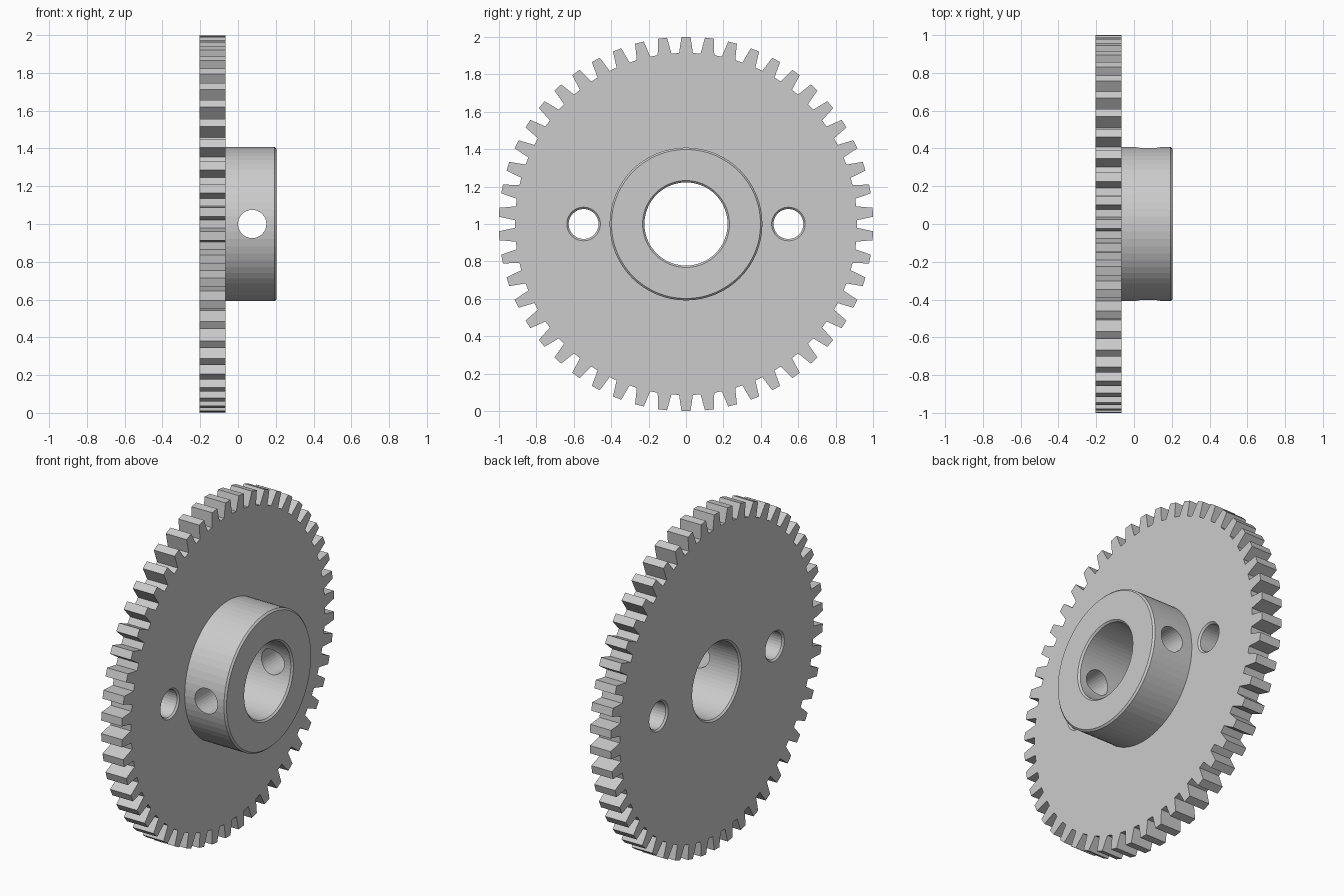
import bpy
import bmesh
from math import sin, cos, tau, pi
from mathutils import Matrix, Vector

cube = bpy.data.objects.get("Cube")
if cube:
    bpy.data.objects.remove(cube, do_unlink=True)

TEETH = 50
BACK, FACE, END = -0.203, -0.066, 0.203   # plate back, plate face, hub end
CENTRE = Vector((0, 0, 1))
BEVEL = 0.01

steel = bpy.data.materials.new("grey steel")
steel.use_nodes = True
grey = (0.6, 0.6, 0.6, 1)
steel.diffuse_color = grey
steel.node_tree.nodes["Principled BSDF"].inputs["Base Color"].default_value = grey


def make_object(name, bm):
    bmesh.ops.recalc_face_normals(bm, faces=bm.faces)
    mesh = bpy.data.meshes.new(name)
    bm.to_mesh(mesh)
    bm.free()
    mesh.materials.append(steel)
    obj = bpy.data.objects.new(name, mesh)
    bpy.context.collection.objects.link(obj)
    return obj


def lathe(name, profile, sides, matrix):
    """Closed solid turned about the x axis from (x, radius) points."""
    bm = bmesh.new()
    rings = [[bm.verts.new((x, r * sin(tau * i / sides), r * cos(tau * i / sides)))
              for i in range(sides)] for x, r in profile]
    for a, b in zip(rings, rings[1:]):
        for i in range(sides):
            j = (i + 1) % sides
            bm.faces.new((a[i], a[j], b[j], b[i]))
    bm.faces.new(rings[0])
    bm.faces.new(rings[-1])
    bm.transform(matrix)
    return make_object(name, bm)


def combine(target, tool, operation):
    """Apply a boolean to the target and discard the tool."""
    mod = target.modifiers.new("combine", 'BOOLEAN')
    mod.operation = operation
    mod.solver = 'EXACT'
    mod.object = tool
    bpy.context.view_layer.objects.active = target
    bpy.ops.object.modifier_apply(modifier=mod.name)
    bpy.data.objects.remove(tool, do_unlink=True)


def bored_profile(start, end, radius):
    """Hole cutter flared at both mouths for an edge chamfer."""
    wide = radius + 2 * BEVEL
    return [(start - BEVEL, wide), (start + BEVEL, radius),
            (end - BEVEL, radius), (end + BEVEL, wide)]


# Toothed plate: each tooth is a trapezoid on the root circle
tooth = [(-0.037, 0.913), (-0.024, 1.0), (0.024, 1.0), (0.037, 0.913)]
bm = bmesh.new()
outline = []
for k in range(TEETH):
    a = tau * k / TEETH
    for w, r in tooth:
        outline.append(bm.verts.new((BACK, w * cos(a) + r * sin(a),
                                     r * cos(a) - w * sin(a) + 1)))
plate = bm.faces.new(outline)
extruded = bmesh.ops.extrude_face_region(bm, geom=[plate])["geom"]
bmesh.ops.translate(bm, vec=(FACE - BACK, 0, 0),
                    verts=[v for v in extruded if isinstance(v, bmesh.types.BMVert)])
gear = make_object("gear_wheel", bm)

# Hub with a chamfered outer rim
at_centre = Matrix.Translation(CENTRE)
hub = lathe("hub", [(FACE - 0.05, 0.408), (END - BEVEL, 0.408), (END, 0.398)],
            64, at_centre)
combine(gear, hub, 'UNION')

# Central bore
combine(gear, lathe("bore_cutter", bored_profile(BACK, END, 0.222), 64, at_centre),
        'DIFFERENCE')

# Two mounting holes through the plate
for side in (-1, 1):
    spot = Matrix.Translation(CENTRE + Vector((0, 0.547 * side, 0)))
    combine(gear, lathe("mount_cutter", bored_profile(BACK, FACE, 0.08), 32, spot),
            'DIFFERENCE')

# Set screw hole across the hub
across = Matrix.Translation(CENTRE + Vector((0.075, 0, 0))) @ Matrix.Rotation(pi / 2, 4, 'Z')
combine(gear, lathe("screw_cutter", [(-0.5, 0.075), (0.5, 0.075)], 32, across),
        'DIFFERENCE')
